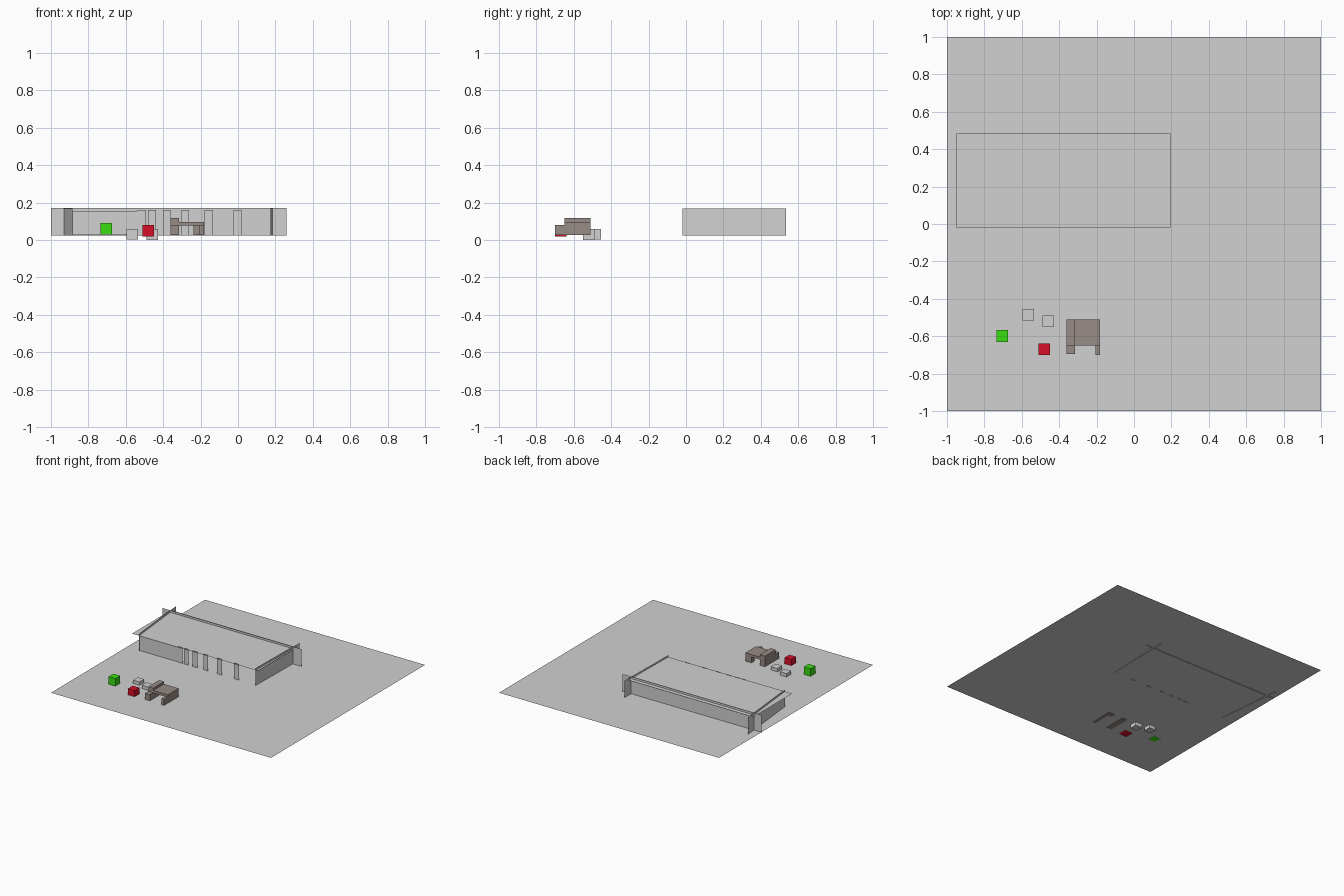
import bpy

if "Cube" in bpy.data.objects:
    bpy.data.objects.remove(bpy.data.objects["Cube"])


def material(name, rgb):
    m = bpy.data.materials.new(name)
    m.diffuse_color = (*rgb, 1)
    m.use_nodes = True
    m.node_tree.nodes["Principled BSDF"].inputs["Base Color"].default_value = m.diffuse_color
    return m


GREY = material("light grey", (0.64, 0.64, 0.64))
BROWN = material("brown", (0.31, 0.26, 0.24))
GREEN = material("green", (0.04, 0.72, 0.006))
RED = material("red", (0.68, 0.005, 0.022))


def mesh(name, verts, faces, mat):
    me = bpy.data.meshes.new(name)
    me.from_pydata(verts, [], faces)
    me.materials.append(mat)
    ob = bpy.data.objects.new(name, me)
    bpy.context.collection.objects.link(ob)
    return ob


def box(name, x0, x1, y0, y1, z0, z1, mat):
    v = [(x, y, z) for x in (x0, x1) for y in (y0, y1) for z in (z0, z1)]
    f = [(0, 1, 3, 2), (4, 6, 7, 5), (0, 4, 5, 1),
         (2, 3, 7, 6), (0, 2, 6, 4), (1, 5, 7, 3)]
    return mesh(name, v, f, mat)


def wall(name, a, b, z0, z1):
    # flat upright sheet between two plan points
    v = [(*a, z0), (*b, z0), (*b, z1), (*a, z1)]
    return mesh(name, v, [(0, 1, 2, 3)], GREY)


def sheet(name, x0, x1, y0, y1, z):
    v = [(x0, y0, z), (x1, y0, z), (x1, y1, z), (x0, y1, z)]
    return mesh(name, v, [(0, 1, 2, 3)], GREY)


# base sheet and flat roof
sheet("base_sheet", -1, 1, -1, 1, 0.03)
sheet("roof", -0.95, 0.195, -0.02, 0.485, 0.155)

# walls, standing a little above the roof as a parapet
wall("back_wall", (0.26, 0.45), (-1.0, 0.45), 0.025, 0.172)
wall("left_wall", (-0.94, 0.535), (-0.885, -0.02), 0.025, 0.17)
wall("right_wall", (0.175, -0.02), (0.185, 0.535), 0.025, 0.17)
wall("front_wall", (-0.885, -0.012), (-0.52, -0.012), 0.03, 0.155)

# front strips between the openings
for i, x in enumerate((-0.515, -0.46, -0.38, -0.283, -0.157, -0.003)):
    wall(f"front_post_{i + 1}", (x - 0.022, -0.015), (x + 0.022, -0.015), 0.025, 0.16)

# loose cubes
box("green_cube", -0.735, -0.673, -0.63, -0.568, 0.029, 0.092, GREEN)
box("red_cube", -0.51, -0.449, -0.70, -0.639, 0.02, 0.081, RED)
box("grey_cube_1", -0.595, -0.535, -0.515, -0.455, 0.002, 0.058, GREY)
box("grey_cube_2", -0.488, -0.428, -0.55, -0.49, 0.0, 0.058, GREY)

# brown bench: seat slab, raised left block, feet running to the front
box("bench_slab", -0.36, -0.182, -0.65, -0.51, 0.077, 0.098, BROWN)
box("bench_raised_block", -0.36, -0.315, -0.65, -0.51, 0.08, 0.118, BROWN)
box("bench_left_foot", -0.36, -0.315, -0.695, -0.51, 0.026, 0.08, BROWN)
box("bench_right_foot", -0.207, -0.182, -0.70, -0.51, 0.026, 0.08, BROWN)
box("bench_rear_foot", -0.238, -0.182, -0.55, -0.51, 0.026, 0.08, BROWN)
